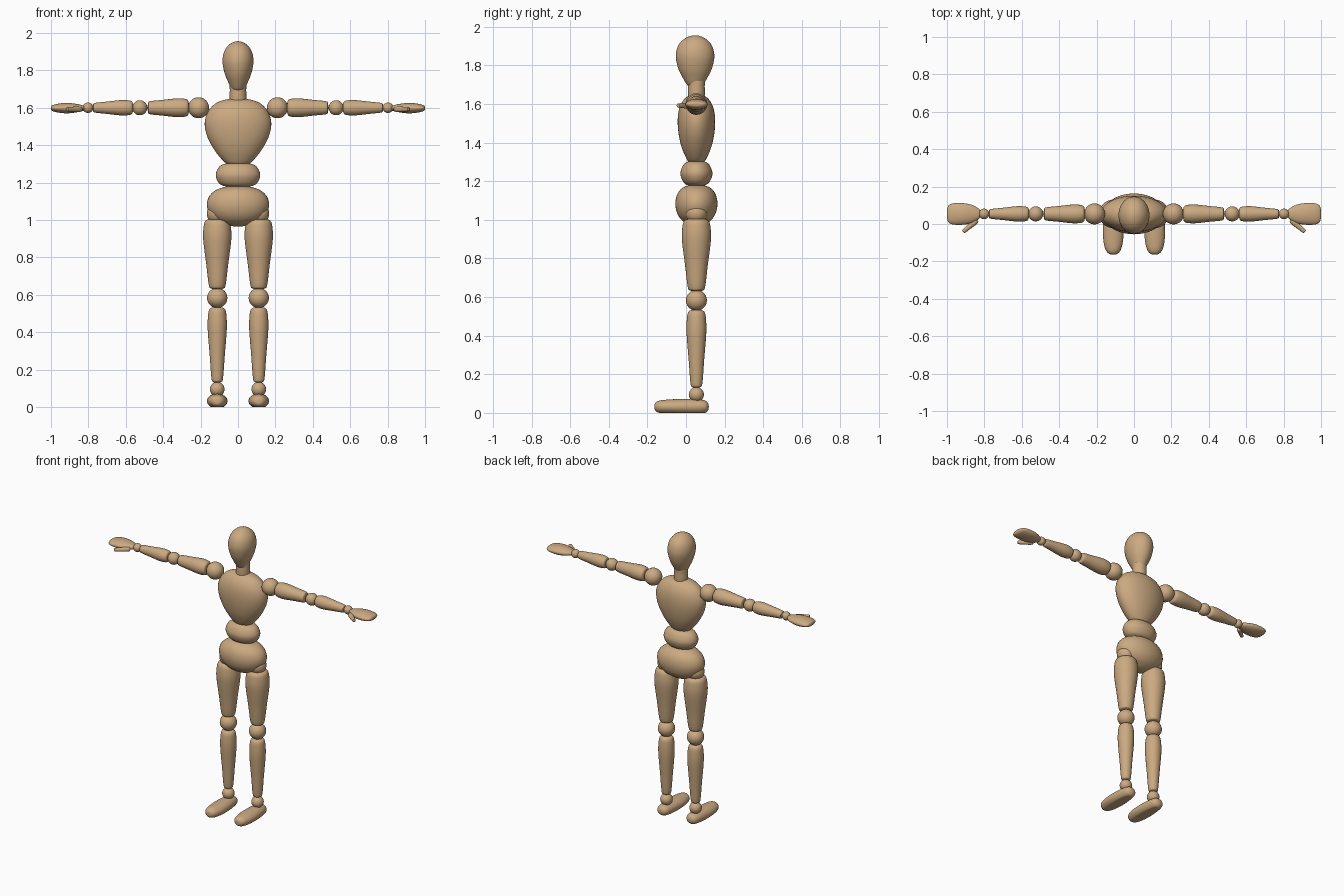
import bpy
import bmesh
import math
from mathutils import Vector

cube = bpy.data.objects.get("Cube")
if cube:
    bpy.data.objects.remove(cube, do_unlink=True)

# One wood colour
wood = bpy.data.materials.new("light_wood")
wood.use_nodes = True
WOOD = (0.60, 0.40, 0.22, 1)
wood.diffuse_color = WOOD
wood.node_tree.nodes["Principled BSDF"].inputs["Base Color"].default_value = WOOD

X, Y, Z = Vector((1, 0, 0)), Vector((0, 1, 0)), Vector((0, 0, 1))
MID = 0.054      # depth of the body's centre line
SIDES = 40
STEPS = 5


def smooth_rows(rows):
    """Spline through (along, half_u, half_v) rows that start and end at a pole."""
    rows = [Vector(r) for r in rows]
    flip = lambda r: Vector((r.x, -r.y, -r.z))
    pts = [flip(rows[1])] + rows + [flip(rows[-2])]
    out = []
    for p, q, r, s in zip(pts, pts[1:], pts[2:], pts[3:]):
        for i in range(STEPS):
            t = i / STEPS
            out.append(0.5 * (2 * q + (r - p) * t + (2 * p - 5 * q + 4 * r - s) * t * t
                              + (3 * q - p - 3 * r + s) * t ** 3))
    return out + [rows[-1]]


def loft(name, origin, axis, u, v, rows, floor=None):
    """Closed smooth body of elliptical sections along an axis."""
    bm = bmesh.new()
    rings = []
    for along, a, b in smooth_rows(rows):
        ring = []
        for k in range(SIDES):
            ang = math.tau * k / SIDES
            p = Vector(origin) + axis * along + u * a * math.cos(ang) + v * b * math.sin(ang)
            if floor is not None:
                p.z = max(p.z, floor)
            ring.append(bm.verts.new(p))
        rings.append(ring)
    for lo, hi in zip(rings, rings[1:]):
        for k in range(SIDES):
            n = (k + 1) % SIDES
            bm.faces.new((lo[k], lo[n], hi[n], hi[k]))
    bmesh.ops.remove_doubles(bm, verts=bm.verts, dist=1e-5)
    bmesh.ops.recalc_face_normals(bm, faces=bm.faces)
    mesh = bpy.data.meshes.new(name)
    bm.to_mesh(mesh)
    bm.free()
    mesh.materials.append(wood)
    obj = bpy.data.objects.new(name, mesh)
    bpy.context.collection.objects.link(obj)
    bpy.ops.object.select_all(action="DESELECT")
    obj.select_set(True)
    bpy.context.view_layer.objects.active = obj
    bpy.ops.object.shade_smooth_by_angle(angle=math.radians(40))
    return obj


def upright(name, rows, y=MID):
    return loft(name, (0, y, 0), Z, X, Y, rows)


def ball(name, centre, radius):
    rows = [(-math.cos(a) * radius, math.sin(a) * radius, math.sin(a) * radius)
            for a in (math.pi * i / 6 for i in range(7))]
    return loft(name, centre, Z, X, Y, rows)


def limb(name, start, end, thick, thin):
    """Turned limb: blunt thick end tapering to a thin one."""
    start, end = Vector(start), Vector(end)
    axis = (end - start).normalized()
    length = (end - start).length
    u = axis.orthogonal().normalized()
    shape = [(0, 0), (0.008, 0.55 * thick), (0.035, 0.84 * thick), (0.12, 0.97 * thick),
             (0.3, thick), (0.65, 0.45 * thick + 0.55 * thin), (0.94, thin),
             (0.99, 0.7 * thin), (1, 0)]
    return loft(name, start, axis, u, axis.cross(u), [(t * length, r, r) for t, r in shape])


# Head, neck and trunk
upright("head", [(1.685, 0, 0), (1.695, .03, .036), (1.74, .054, .066), (1.79, .073, .089),
                 (1.85, .083, .1), (1.905, .072, .086), (1.942, .041, .049), (1.956, 0, 0)], 0.047)
upright("neck", [(1.6, 0, 0), (1.602, .04, .04), (1.64, .044, .043), (1.69, .044, .043),
                 (1.73, .04, .04), (1.732, 0, 0)])
upright("chest", [(1.295, 0, 0), (1.298, .05, .035), (1.32, .083, .053), (1.38, .13, .078),
                  (1.45, .166, .093), (1.52, .178, .097), (1.58, .16, .088),
                  (1.625, .117, .064), (1.645, .06, .033), (1.65, 0, 0)])
upright("waist", [(1.174, 0, 0), (1.178, .06, .04), (1.195, .1, .067), (1.24, .119, .083),
                  (1.285, .1, .067), (1.303, .06, .04), (1.308, 0, 0)])
upright("pelvis", [(.965, 0, 0), (.972, .055, .037), (.997, .115, .075), (1.035, .152, .1),
                   (1.085, .166, .109), (1.135, .148, .098), (1.17, .095, .065), (1.184, 0, 0)])

for side, s in (("left", 1), ("right", -1)):
    # Leg
    x = s * 0.111
    ball(side + "_hip", (x, MID, 1.035), 0.056)
    limb(side + "_thigh", (x, MID, 1.008), (x, MID, 0.63), 0.075, 0.045)
    ball(side + "_knee", (x, MID, 0.583), 0.054)
    limb(side + "_shin", (x, MID, 0.535), (x, MID, 0.13), 0.051, 0.031)
    ball(side + "_ankle", (x, MID, 0.095), 0.039)
    loft(side + "_foot", (x, 0.118, 0.032), -Y, X, Z,
         [(0, 0, 0), (.005, .024, .02), (.025, .04, .034), (.08, .05, .04), (.15, .055, .04),
          (.21, .052, .037), (.255, .041, .032), (.277, .023, .02), (.281, 0, 0)], floor=0)
    # Arm
    ball(side + "_shoulder", (s * 0.211, MID, 1.6), 0.056)
    limb(side + "_upper_arm", (s * 0.262, MID, 1.6), (s * 0.483, MID, 1.6), 0.05, 0.035)
    ball(side + "_elbow", (s * 0.525, MID, 1.6), 0.04)
    limb(side + "_forearm", (s * 0.561, MID, 1.6), (s * 0.777, MID, 1.6), 0.041, 0.026)
    ball(side + "_wrist", (s * 0.802, MID, 1.6), 0.028)
    loft(side + "_hand", (s * 0.82, MID, 1.598), X * s, Y, Z,
         [(0, 0, 0), (.003, .02, .012), (.025, .038, .019), (.06, .052, .025), (.1, .058, .028),
          (.145, .057, .023), (.17, .047, .016), (.179, .026, .009), (.18, 0, 0)])
    limb(side + "_thumb", (s * 0.838, 0.022, 1.592), (s * 0.914, -0.042, 1.592), 0.015, 0.011)
